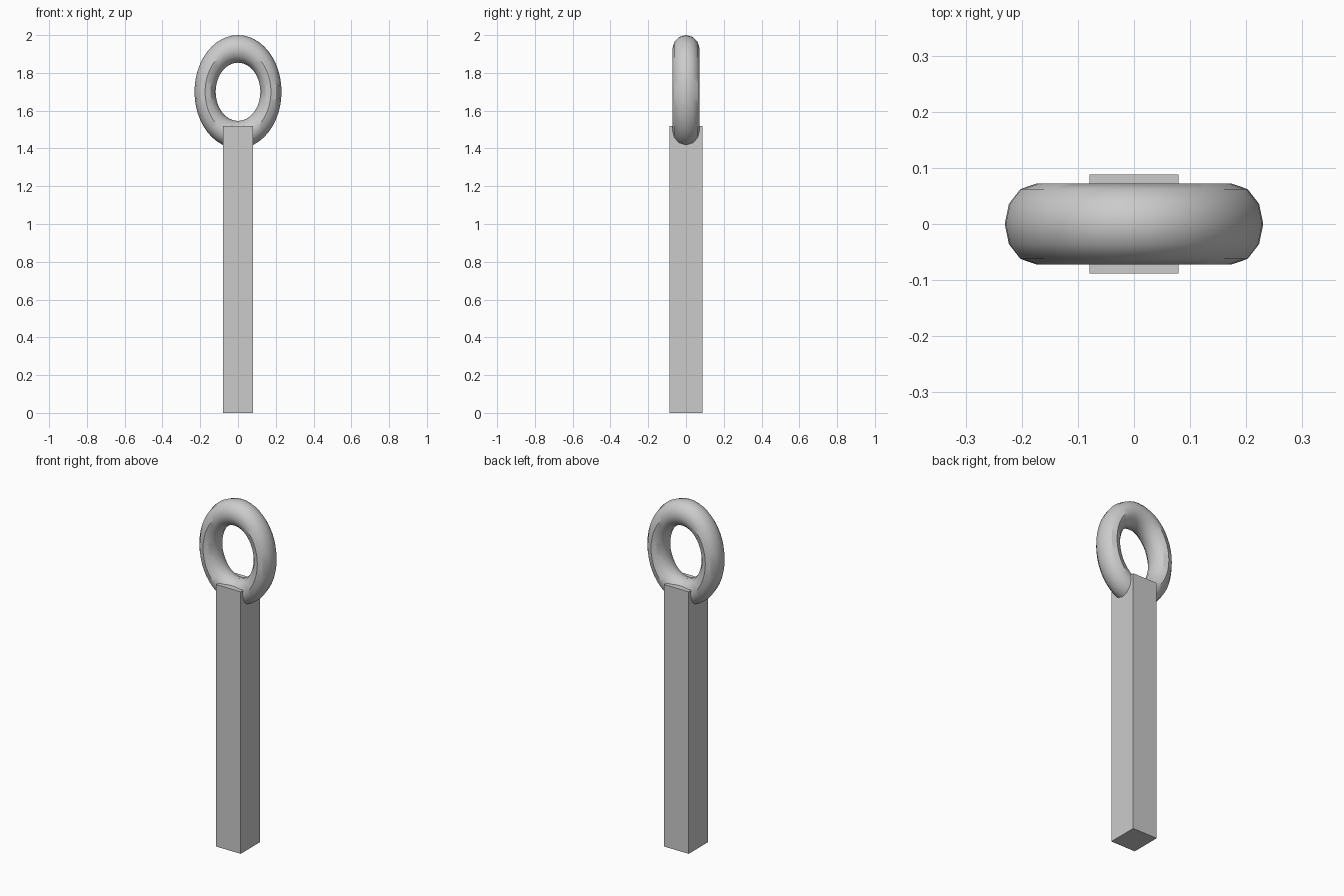
import bpy
from math import radians

cube = bpy.data.objects.get("Cube")
if cube:
    bpy.data.objects.remove(cube, do_unlink=True)

# Single grey metal
grey = bpy.data.materials.new("grey_metal")
grey.use_nodes = True
colour = (0.6, 0.6, 0.6, 1)
grey.diffuse_color = colour
grey.node_tree.nodes["Principled BSDF"].inputs["Base Color"].default_value = colour


def finish(name, scale):
    obj = bpy.context.object
    obj.name = name
    obj.scale = scale
    bpy.ops.object.transform_apply(location=False, rotation=True, scale=True)
    obj.data.materials.append(grey)
    return obj


# Square post
bpy.ops.mesh.primitive_cube_add(size=1, location=(0, 0, 0.76))
finish("post", (0.158, 0.176, 1.52))

# Upright oval ring, sunk into the top of the post
bpy.ops.mesh.primitive_torus_add(
    major_segments=48, minor_segments=12, major_radius=0.227,
    minor_radius=0.073, location=(0, 0, 1.7), rotation=(radians(90), 0, 0))
bpy.ops.object.transform_apply(location=False, rotation=True, scale=False)
finish("ring", (0.768, 0.985, 1))
bpy.ops.object.shade_smooth_by_angle(angle=radians(33))
